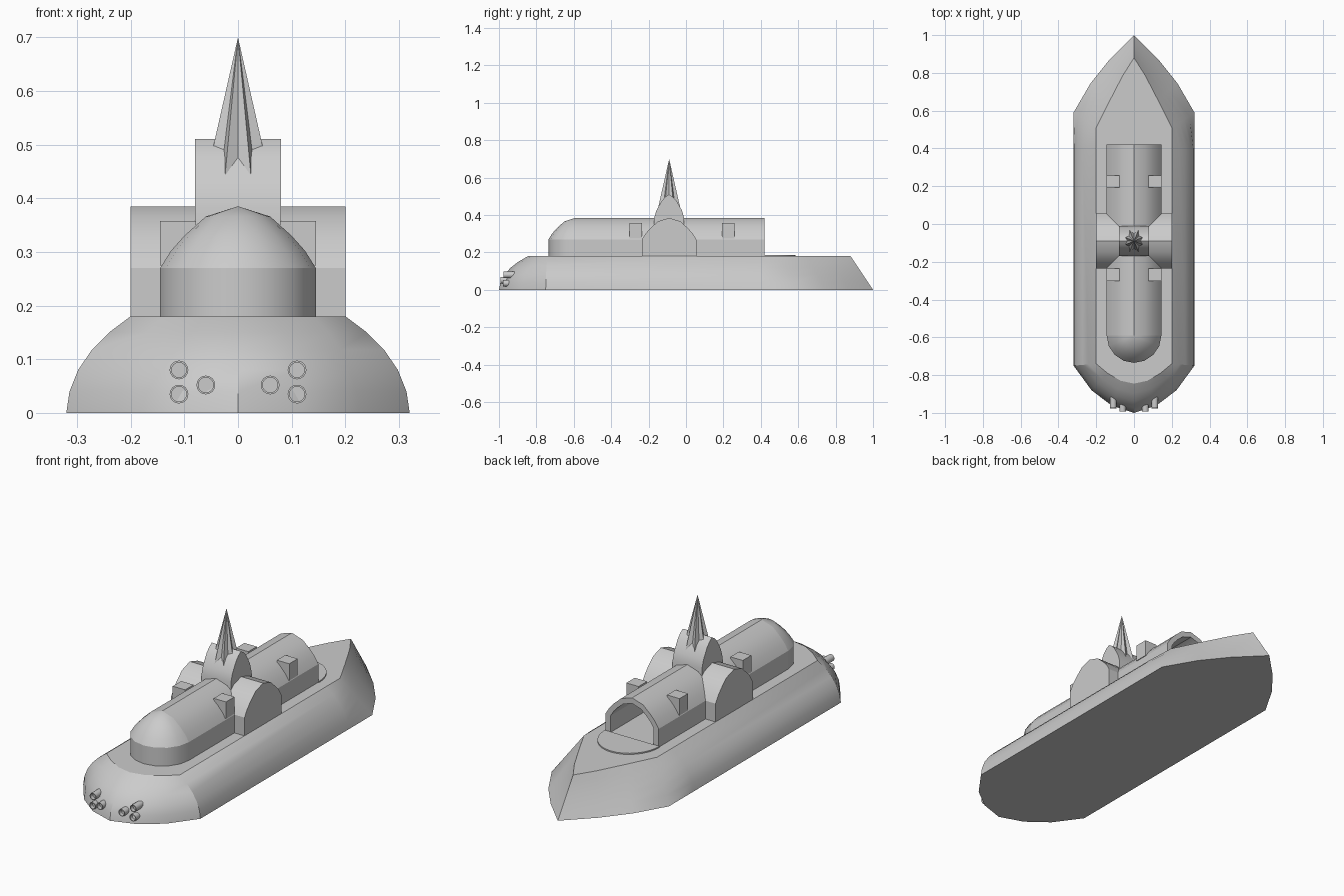
import bpy, bmesh
from math import sin, cos, pi

if "Cube" in bpy.data.objects:
    bpy.data.objects.remove(bpy.data.objects["Cube"])


def make(name, bm, smooth=True):
    bmesh.ops.remove_doubles(bm, verts=bm.verts, dist=1e-5)
    bmesh.ops.recalc_face_normals(bm, faces=bm.faces)
    me = bpy.data.meshes.new(name)
    bm.to_mesh(me)
    bm.free()
    ob = bpy.data.objects.new(name, me)
    bpy.context.collection.objects.link(ob)
    if smooth:
        bpy.ops.object.select_all(action='DESELECT')
        ob.select_set(True)
        bpy.context.view_layer.objects.active = ob
        bpy.ops.object.shade_smooth_by_angle(angle=0.5)
    return ob


def loft(name, rings, caps=(True, True), smooth=True):
    """Skin closed rings of equal length, optionally capping both ends."""
    bm = bmesh.new()
    vs = [[bm.verts.new(p) for p in r] for r in rings]
    n = len(vs[0])
    for a, b in zip(vs, vs[1:]):
        for i in range(n):
            j = (i + 1) % n
            bm.faces.new((a[i], a[j], b[j], b[i]))
    for cap, ring in zip(caps, (vs[0], vs[-1])):
        if cap:
            bm.faces.new(ring)
    return make(name, bm, smooth)


def lerp(a, b, t):
    return tuple(p + (q - p) * t for p, q in zip(a, b))


def mirrored(half):
    """Right half outline (ending on the axis) to full outline."""
    return half + [(-x, z) for x, z in reversed(half) if x > 1e-6]


# Hull: stacked outlines, rounded at the front and pointed at the back
side = [(.32, 0), (.314, .04), (.298, .08), (.272, .118), (.24, .15), (.2, .18)]
nose_low = [(0, -1), (.12, -.96), (.225, -.88), (.32, -.75)]
nose_top = [(0, -.845), (.07, -.83), (.14, -.79), (.2, -.74)]
bow_low = [(.32, .59), (.23, .745), (.13, .87), (0, 1)]
bow_top = [(.2, .51), (.13, .65), (.06, .785), (0, .88)]
levels = []
for b, z in side:
    s, t = (b - .2) / .12, z / .18
    half = [lerp(p, q, s) for p, q in zip(nose_top, nose_low)]
    half += [(b, .40)]
    half += [lerp(p, q, t) for p, q in zip(bow_low, bow_top)]
    full = half + [(-x, y) for x, y in reversed(half[1:-1])]
    levels.append([(x, y, z) for x, y in full])
loft("hull", levels)

# Cabin: vaulted hall with an open archway at the back
arch = [(.145, .27), (.125, .302), (.1, .33), (.06, .366), (0, .385)]
outer = mirrored([(.145, .175)] + arch)
inner = mirrored([(.118, .183)] + [(x * .118 / .145, .265 + (z - .27) * .8) for x, z in arch])


def along_y(profile, y):
    return [(x, y, z) for x, z in profile]


loft("cabin", [along_y(outer, -.59), along_y(outer, .42),
               along_y(inner, .42), along_y(inner, 0)])

# Rounded front end of the cabin
bm = bmesh.new()
steps = 8
rows = [[bm.verts.new((r * cos(pi * i / steps), -.59 - r * sin(pi * i / steps), z))
         for i in range(steps + 1)] for r, z in [(.145, .175)] + arch[:-1]]
top = bm.verts.new((0, -.59, .385))
for a, b in zip(rows, rows[1:]):
    for i in range(steps):
        bm.faces.new((a[i], a[i + 1], b[i + 1], b[i]))
for i in range(steps):
    bm.faces.new((rows[-1][i], rows[-1][i + 1], top))
make("cabin_front_dome", bm)


# Cross hall and tower, vaulted from side to side
def along_x(profile, x):
    return [(x, -.09 + u, z) for u, z in profile]


for sx, nm in ((1, "right"), (-1, "left")):
    loft("cross_hall_" + nm, [along_x(outer, sx * .08), along_x(outer, sx * .2)])
tower = mirrored([(.08, .3), (.08, .385), (.068, .425), (.04, .475), (.02, .497), (0, .51)])
loft("tower", [along_x(tower, -.08), along_x(tower, .08)])

# Fluted spire with eight ridges
bm = bmesh.new()
ring = []
for i in range(16):
    a = pi * i / 8
    r = .071 if i % 2 else .051
    ring.append(bm.verts.new((r * cos(a), -.09 + r * sin(a), .41)))
tip = bm.verts.new((0, -.09, .7))
for i in range(16):
    bm.faces.new((ring[i], ring[(i + 1) % 16], tip))
bm.faces.new(ring)
make("spire", bm, False)

# Dormers on the roof
for sx in (-1, 1):
    for y in (.225, -.268):
        xs = (sx * .078, sx * .1455)
        loft("dormer", [[(xs[0], y - .033, z), (xs[1], y - .033, z),
                         (xs[1], y + .033, z), (xs[0], y + .033, z)]
                        for z in (.275, .358)], smooth=False)

# Half-round terrace outside the archway
terrace = [(.15 * cos(pi * i / 16), .42 + .165 * sin(pi * i / 16)) for i in range(17)]
loft("terrace", [[(x, y, z) for x, y in terrace] for z in (.175, .186)])


# Thruster tubes on the nose
def circle(cx, cz, r, y):
    return [(cx + r * cos(pi * i / 8), y, cz + r * sin(pi * i / 8)) for i in range(16)]


for sx in (-1, 1):
    for x, z, y in ((.11, .08, -.975), (.06, .052, -.993), (.11, .035, -.978)):
        x *= sx
        loft("tube", [circle(x, z, .0175, -.9), circle(x, z, .0175, y),
                      circle(x, z, .014, y), circle(x, z, .014, y + .02)])
